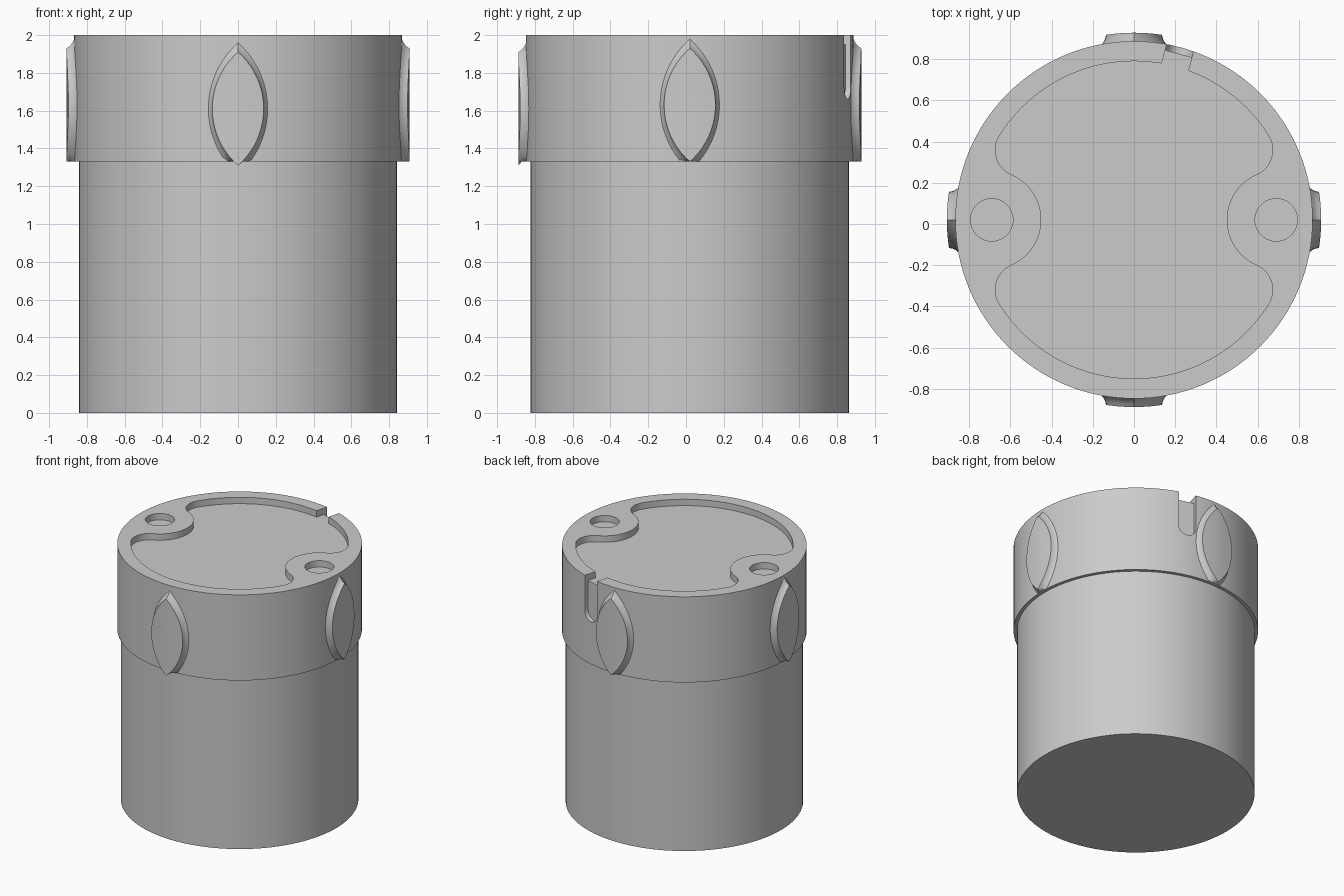
import bpy, bmesh
from math import sin, cos, pi, sqrt, radians, atan2
from mathutils import Matrix, Vector

if "Cube" in bpy.data.objects:
    bpy.data.objects.remove(bpy.data.objects["Cube"])

grey = bpy.data.materials.new("plain grey")
grey.use_nodes = True
grey.diffuse_color = (0.6, 0.6, 0.6, 1)
grey.node_tree.nodes["Principled BSDF"].inputs["Base Color"].default_value = (0.6, 0.6, 0.6, 1)

CENTRE = Matrix.Translation((0, 0.02, 0))
RIM, TOP, LEDGE = 0.867, 2.0, 1.33


def make(name, bm, matrix):
    bmesh.ops.recalc_face_normals(bm, faces=bm.faces)
    bm.transform(CENTRE @ matrix)
    mesh = bpy.data.meshes.new(name)
    bm.to_mesh(mesh)
    bm.free()
    mesh.materials.append(grey)
    obj = bpy.data.objects.new(name, mesh)
    bpy.context.collection.objects.link(obj)
    return obj


def prism(name, outline, z0, z1, matrix=Matrix()):
    bm = bmesh.new()
    rings = [[bm.verts.new((x, y, z)) for x, y in outline] for z in (z0, z1)]
    n = len(outline)
    for ring in rings:
        bm.faces.new(ring)
    for i in range(n):
        j = (i + 1) % n
        bm.faces.new((rings[0][i], rings[0][j], rings[1][j], rings[1][i]))
    return make(name, bm, matrix)


def arc(cx, cy, r, a, b, n):
    return [(cx + r * cos(a + (b - a) * i / n), cy + r * sin(a + (b - a) * i / n))
            for i in range(n + 1)]


def circle(r, n, cx=0):
    return arc(cx, 0, r, 0, 2 * pi, n)[:-1]


def smooth(obj):
    bpy.ops.object.select_all(action='DESELECT')
    obj.select_set(True)
    bpy.context.view_layer.objects.active = obj
    bpy.ops.object.shade_smooth_by_angle(angle=radians(30))


# Main barrel and the wider cap
smooth(prism("barrel", circle(0.842, 128), 0, LEDGE + 0.02))
cap = prism("cap", circle(RIM, 128), LEDGE, TOP)

# Recess outline: large arc, rounded corners, bulges around the two holes
R, HOLE_X, BOSS, FILLET = 0.77, 0.69, 0.24, 0.13
d0, d1 = R - FILLET, BOSS + FILLET
fx = (d0 * d0 + HOLE_X ** 2 - d1 * d1) / (2 * HOLE_X)
fy = sqrt(d0 * d0 - fx * fx)
a_big = atan2(fy, fx)
a_boss = atan2(fy, fx - HOLE_X)
half = arc(HOLE_X, 0, BOSS, pi, a_boss, 12)
half += arc(fx, fy, FILLET, a_boss - pi, a_big - 2 * pi, 16)[1:] if a_boss - pi > a_big \
    else arc(fx, fy, FILLET, a_boss - pi, a_big, 16)[1:]
half += arc(0, 0, R, a_big, pi / 2, 24)[1:]
left = [(-x, y) for x, y in reversed(half[:-1])]
upper = half + left
lower = [(x, -y) for x, y in reversed(upper[1:-1])]

# Cutters: recess, holes, channel and the rounded groove in the rim
FLOOR, ABOVE, W = TOP - 0.05, TOP + 0.1, 0.067
turn = Matrix.Rotation(radians(-15), 4, 'Z')
groove = [(W, ABOVE)] + [(-W, ABOVE)] + arc(0, 1.66 + W, W, pi, 2 * pi, 12)
cutters = [
    prism("recess_cutter", upper + lower, FLOOR, ABOVE),
    prism("left_hole_cutter", circle(0.103, 48, HOLE_X), FLOOR, ABOVE),
    prism("right_hole_cutter", circle(0.103, 48, -HOLE_X), FLOOR, ABOVE),
    prism("channel_cutter", [(-W, 0.74), (W, 0.74), (W, 0.95), (-W, 0.95)],
          FLOOR, ABOVE, turn),
    prism("groove_cutter", groove, -0.95, -0.835,
          turn @ Matrix.Rotation(pi / 2, 4, 'X')),
]
bpy.context.view_layer.objects.active = cap
for c in cutters:
    c.hide_render = True
    mod = cap.modifiers.new(c.name, 'BOOLEAN')
    mod.operation, mod.solver, mod.object = 'DIFFERENCE', 'EXACT', c
    bpy.ops.object.modifier_apply(modifier=mod.name)
for c in cutters:
    bpy.data.objects.remove(c)
smooth(cap)


# Raised lens-shaped grip pads with a concave flare down to the cap
def lens(half_w, half_h, n=20):
    r = (half_w ** 2 + half_h ** 2) / (2 * half_w)
    a = atan2(half_h, r - half_w)
    side = arc(half_w - r, 0, r, -a, a, n)[:-1]
    return side + [(-x, -z) for x, z in side]


def pad(name, angle, mid_z):
    bm = bmesh.new()
    rings = []
    for scale, grow_w, grow_h, r in ((0.5, 0, 0, 0.908), (1, 0, 0, 0.908),
                                     (1, 0.004, 0.012, 0.89), (1, 0.012, 0.03, 0.876),
                                     (1, 0.026, 0.06, 0.862)):
        ring = []
        for x, z in lens(0.136 * scale + grow_w, 0.3 * scale + grow_h):
            z += mid_z
            if grow_w:
                z = max(z, LEDGE)
            ring.append(bm.verts.new((x, -sqrt(r * r - x * x), z)))
        rings.append(ring)
    hub = bm.verts.new((0, -0.908, mid_z))
    n = len(rings[0])
    for i in range(n):
        j = (i + 1) % n
        bm.faces.new((hub, rings[0][i], rings[0][j]))
        for a, b in zip(rings, rings[1:]):
            bm.faces.new((a[i], b[i], b[j], a[j]))
    smooth(make(name, bm, Matrix.Rotation(angle, 4, 'Z')))


pad("front_pad", 0, 1.61)
pad("left_pad", pi / 2, 1.63)
pad("back_pad", pi, 1.63)
pad("right_pad", -pi / 2, 1.63)
